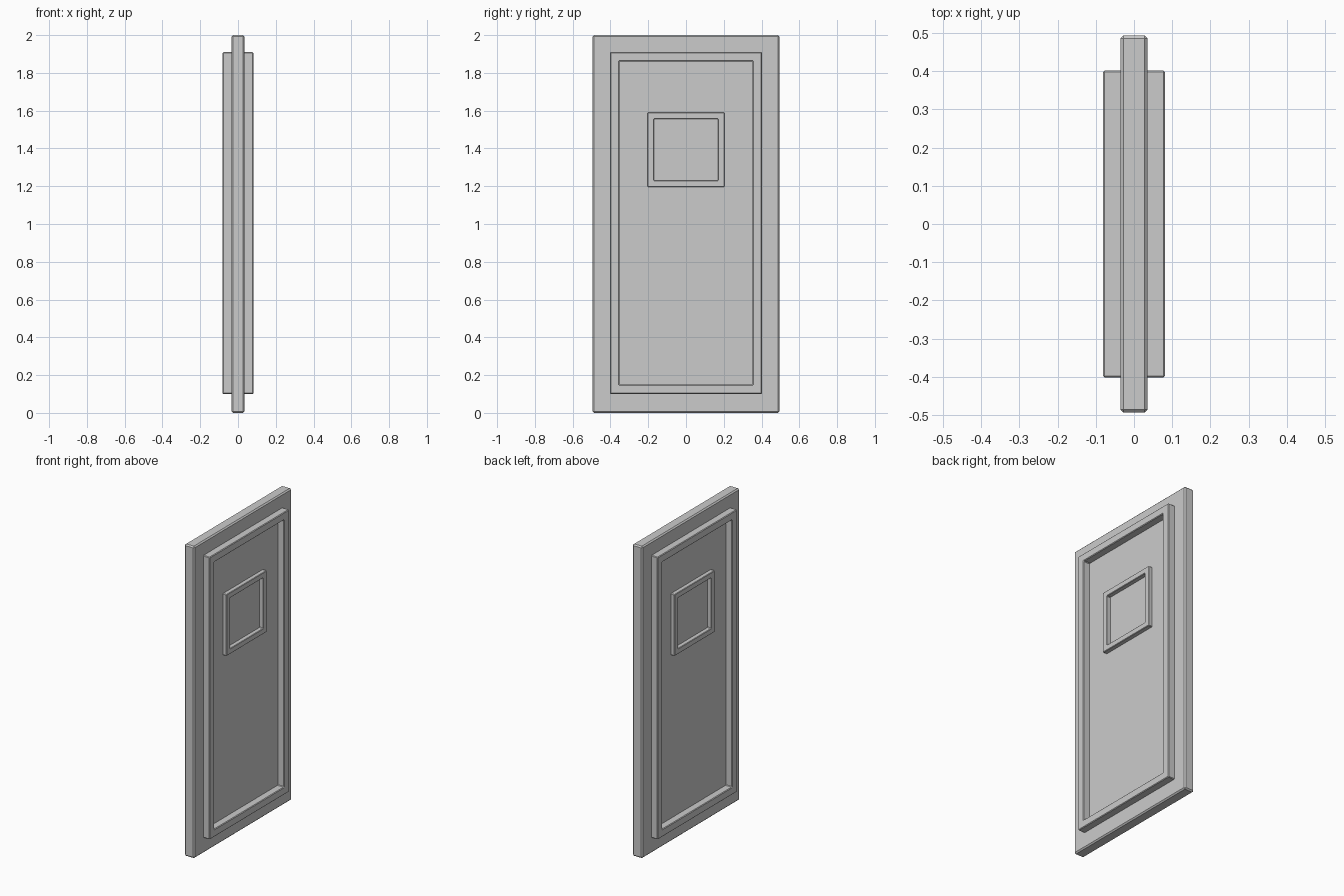
import bpy, bmesh

if "Cube" in bpy.data.objects:
    bpy.data.objects.remove(bpy.data.objects["Cube"])


def finish(name, bm, bevel):
    bmesh.ops.recalc_face_normals(bm, faces=bm.faces)
    mesh = bpy.data.meshes.new(name)
    bm.to_mesh(mesh)
    bm.free()
    obj = bpy.data.objects.new(name, mesh)
    bpy.context.collection.objects.link(obj)
    mod = obj.modifiers.new("edge_bevel", 'BEVEL')
    mod.width = bevel
    mod.segments = 1
    return obj


def slab(name, half_x, half_y, z0, z1, bevel):
    bm = bmesh.new()
    bmesh.ops.create_cube(bm, size=1)
    for v in bm.verts:
        v.co = (v.co.x * 2 * half_x, v.co.y * 2 * half_y,
                z0 + (v.co.z + 0.5) * (z1 - z0))
    return finish(name, bm, bevel)


def frame(name, half_x, half_y, z0, z1, width, bevel):
    # rectangular ring passing through the slab, proud on both faces
    bm = bmesh.new()

    def loop(x, w):
        a, lo, hi = half_y - w, z0 + w, z1 - w
        return [bm.verts.new((x, y, z))
                for y, z in ((-a, lo), (a, lo), (a, hi), (-a, hi))]

    loops = [loop(half_x, 0), loop(half_x, width),
             loop(-half_x, width), loop(-half_x, 0)]
    for k in range(4):
        p, q = loops[k], loops[(k + 1) % 4]
        for i in range(4):
            j = (i + 1) % 4
            bm.faces.new((p[i], p[j], q[j], q[i]))
    return finish(name, bm, bevel)


# Door leaf
slab("door_panel", 0.035, 0.494, 0.0, 2.0, 0.008)
# Large raised moulding on both faces
frame("panel_moulding", 0.081, 0.402, 0.10, 1.91, 0.049, 0.004)
# Small window surround on both faces
frame("window_surround", 0.062, 0.204, 1.196, 1.59, 0.035, 0.003)
